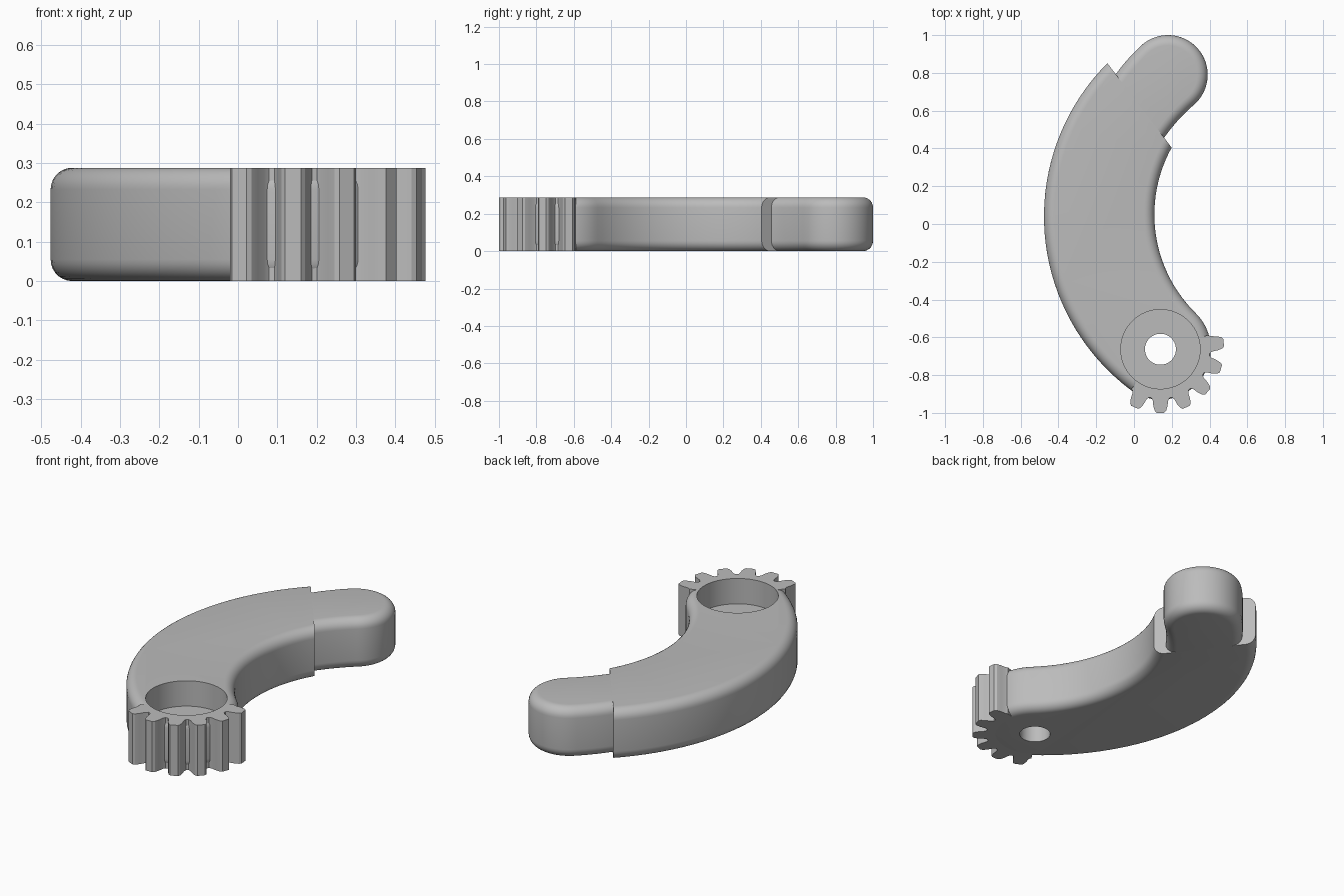
import bpy, bmesh
from math import sin, cos, pi, radians, atan2, hypot
from mathutils import Vector

old = bpy.data.objects.get("Cube")
if old:
    bpy.data.objects.remove(old, do_unlink=True)

HEIGHT, FILLET = 0.288, 0.055
HUB, HUB_R, BORE_R, HOLE_R = (0.14, -0.663), 0.267, 0.21, 0.082
CUT_POINT, CUT_NORMAL = Vector((0.195, 0.41, 0)), Vector((0.796, 0.606, 0))

grey = bpy.data.materials.new("plain grey")
grey.use_nodes = True
grey.diffuse_color = (0.5, 0.5, 0.5, 1)
grey.node_tree.nodes["Principled BSDF"].inputs["Base Color"].default_value = (0.5, 0.5, 0.5, 1)


def arc(centre, r, a0, a1, n):
    return [(centre[0] + r * cos(a0 + (a1 - a0) * i / n),
             centre[1] + r * sin(a0 + (a1 - a0) * i / n)) for i in range(n + 1)]


def outline(outer, inner, cap, cap_r, start_o, start_i, side, inset):
    """Curved arm: outer arc, tangent round end, inner arc."""
    def polar(c):
        dx, dy = cap[0] - c[0], cap[1] - c[1]
        return hypot(dx, dy), atan2(dy, dx) % (2 * pi)
    d_o, a_o = polar(outer)
    d_i, a_i = polar(inner)
    pts = arc(outer, d_o + cap_r - inset, radians(start_o), a_o, 40)
    pts += arc(cap, cap_r - inset, a_o, a_i + side * pi, 32)[1:-1]
    pts += arc(inner, d_i - cap_r + inset, a_i, radians(start_i), 32)
    return pts


def loft(name, rings):
    """Join equal rings of (points, z) into a closed solid."""
    bm = bmesh.new()
    loops = [[bm.verts.new((x, y, z)) for x, y in pts] for pts, z in rings]
    n = len(loops[0])
    for a, b in zip(loops, loops[1:]):
        for i in range(n):
            j = (i + 1) % n
            bm.faces.new((a[i], a[j], b[j], b[i]))
    bm.faces.new(loops[0][::-1])
    bm.faces.new(loops[-1])
    bmesh.ops.recalc_face_normals(bm, faces=bm.faces[:])
    mesh = bpy.data.meshes.new(name)
    bm.to_mesh(mesh)
    bm.free()
    mesh.materials.append(grey)
    ob = bpy.data.objects.new(name, mesh)
    bpy.context.collection.objects.link(ob)
    return ob


def rounded_arm(name, *shape):
    steps = [i / 7 * pi / 2 for i in range(8)]
    low = [(FILLET * (1 - sin(a)), FILLET * (1 - cos(a))) for a in steps]
    levels = low + [(d, HEIGHT - z) for d, z in reversed(low)]
    return loft(name, [(outline(*shape, d), z) for d, z in levels])


def slice_at_step(ob, outside, fill):
    """Trim an arm at the flat step between the wide and narrow parts."""
    bm = bmesh.new()
    bm.from_mesh(ob.data)
    res = bmesh.ops.bisect_plane(bm, geom=bm.verts[:] + bm.edges[:] + bm.faces[:],
                                 plane_co=CUT_POINT, plane_no=CUT_NORMAL,
                                 clear_outer=outside, clear_inner=not outside)
    if fill:
        edges = [e for e in res["geom_cut"] if isinstance(e, bmesh.types.BMEdge)]
        bmesh.ops.contextual_create(bm, geom=edges)
    bmesh.ops.recalc_face_normals(bm, faces=bm.faces[:])
    bm.to_mesh(ob.data)
    bm.free()


def select(ob):
    bpy.ops.object.select_all(action="DESELECT")
    ob.select_set(True)
    bpy.context.view_layer.objects.active = ob


def drill(ob, r, z0, z1):
    circle = arc(HUB, r, 0, 2 * pi, 64)[:-1]
    cutter = loft("drill_cutter", [(circle, z0), (circle, z1)])
    cutter.hide_render = True
    mod = ob.modifiers.new("drill", "BOOLEAN")
    mod.operation, mod.solver, mod.object = "DIFFERENCE", "EXACT", cutter
    select(ob)
    bpy.ops.object.modifier_apply(modifier=mod.name)
    bpy.data.objects.remove(cutter, do_unlink=True)


# Wide curved arm with its hub, stepped end, bearing recess and shaft hole
arm = rounded_arm("curved_arm", (0.672, 0.04), (0.84, 0.05), HUB, HUB_R, 125, 140, 1)
slice_at_step(arm, True, True)
drill(arm, BORE_R, HEIGHT / 2, HEIGHT + 0.1)
drill(arm, HOLE_R, -0.1, HEIGHT)

# Narrow rounded tip
tip = rounded_arm("narrow_tip", (0.75, 0.18), (0.95, -0.1), (0.18, 0.79), 0.21, 155, 155, -1)
slice_at_step(tip, False, False)

# Toothed sector around the hub
tooth = [(0.262, 10.5), (0.275, 8.5), (0.305, 7), (0.328, 5.2), (0.337, 3.4)]
polar_pts = [(0.262, -126)]
for k in range(6):
    mid = -114 + 24 * k
    polar_pts += [(r, mid - a) for r, a in tooth]
    polar_pts += [(r, mid + a) for r, a in reversed(tooth)]
profile = [(HUB[0] + r * cos(radians(a)), HUB[1] + r * sin(radians(a))) for r, a in polar_pts]
profile += arc(HUB, BORE_R, radians(16.5), radians(-126), 32)
gear = loft("gear_sector", [(profile, 0), (profile, HEIGHT)])

for ob in (arm, tip, gear):
    select(ob)
    bpy.ops.object.shade_smooth_by_angle(angle=radians(25))
